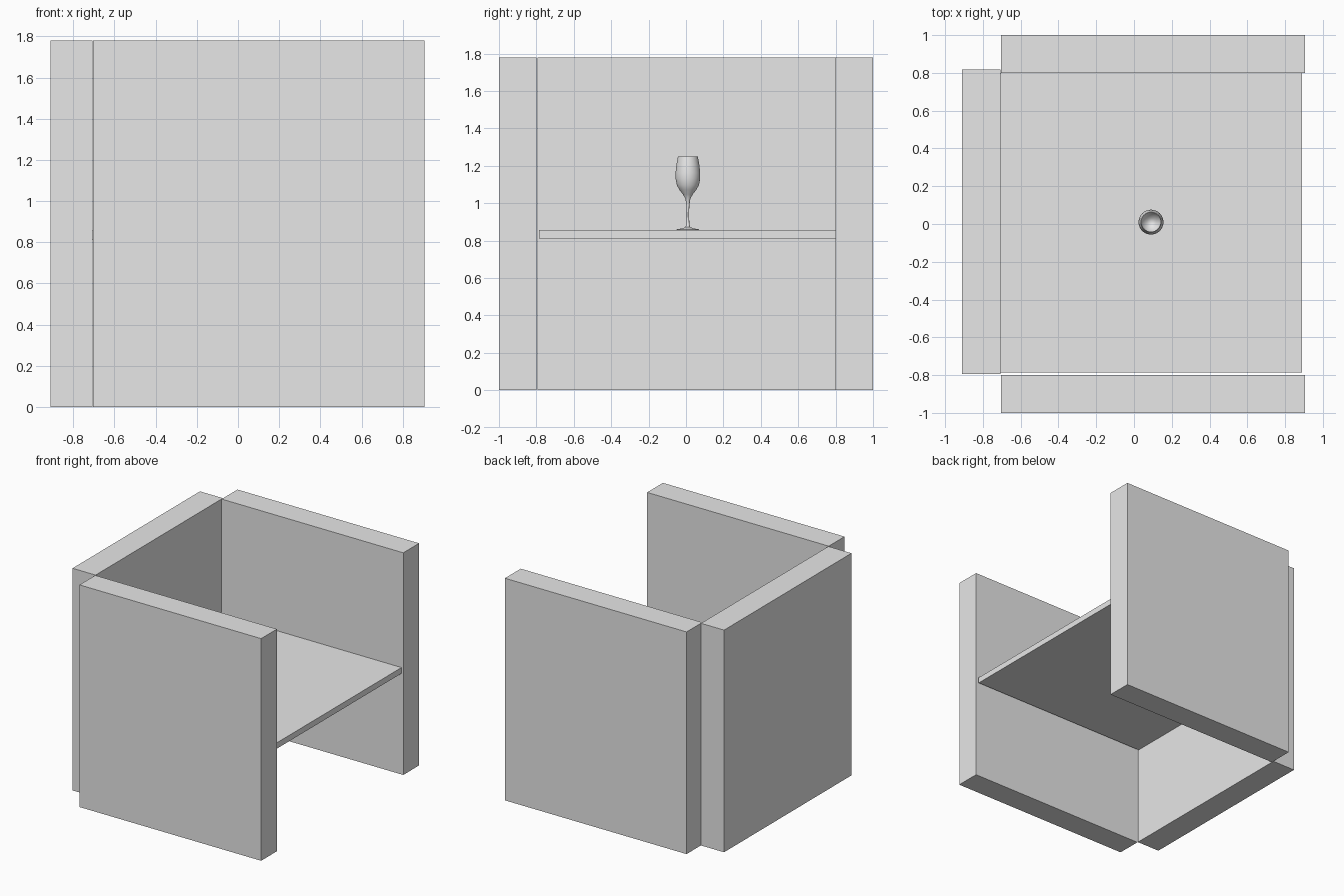
import bpy
import bmesh
import math

cube = bpy.data.objects.get("Cube")
if cube:
    bpy.data.objects.remove(cube, do_unlink=True)

# One plain grey for everything
grey = bpy.data.materials.new("light_grey")
grey.use_nodes = True
colour = (0.8, 0.8, 0.8, 1)
grey.diffuse_color = colour
grey.node_tree.nodes["Principled BSDF"].inputs["Base Color"].default_value = colour


def add_object(name, bm):
    mesh = bpy.data.meshes.new(name)
    bm.to_mesh(mesh)
    bm.free()
    mesh.materials.append(grey)
    obj = bpy.data.objects.new(name, mesh)
    bpy.context.collection.objects.link(obj)
    return obj


def box(name, low, high):
    bm = bmesh.new()
    bmesh.ops.create_cube(bm, size=1)
    for v in bm.verts:
        v.co = [(a + b) / 2 + c * (b - a) for a, b, c in zip(low, high, v.co)]
    return add_object(name, bm)


def lathe(name, profile, centre, steps=32):
    bm = bmesh.new()
    verts = [bm.verts.new((r, 0, z)) for r, z in profile]
    edges = [bm.edges.new(pair) for pair in zip(verts, verts[1:])]
    bmesh.ops.spin(bm, geom=verts + edges, cent=(0, 0, 0), axis=(0, 0, 1),
                   angle=math.tau, steps=steps, use_merge=False)
    bmesh.ops.remove_doubles(bm, verts=bm.verts, dist=0.0002)
    bmesh.ops.recalc_face_normals(bm, faces=bm.faces)
    obj = add_object(name, bm)
    obj.location = centre
    return obj


# Three thick panels around an open side
HEIGHT = 1.78
box("left_wall", (-0.705, 0.8, 0), (0.905, 1, HEIGHT))
box("right_wall", (-0.705, -1, 0), (0.905, -0.8, HEIGHT))
box("end_wall", (-0.91, -0.795, 0), (-0.706, 0.818, HEIGHT))

# Thin shelf halfway up
box("shelf", (-0.708, -0.787, 0.81), (0.89, 0.799, 0.857))

# Wine glass: foot, stem and outer bowl, then back down inside
outline = [(0, 0), (0.06, 0), (0.06, 0.003), (0.03, 0.008), (0.013, 0.015),
           (0.008, 0.035), (0.006, 0.08), (0.008, 0.13), (0.013, 0.165),
           (0.026, 0.19), (0.046, 0.215), (0.059, 0.24), (0.066, 0.275),
           (0.066, 0.305), (0.061, 0.35), (0.053, 0.392),
           (0.05, 0.392), (0.058, 0.35), (0.063, 0.305), (0.062, 0.275),
           (0.055, 0.243), (0.042, 0.218), (0.022, 0.197), (0, 0.188)]
glass = lathe("wine_glass", outline, (0.09, 0.01, 0.857))

bpy.ops.object.select_all(action="DESELECT")
glass.select_set(True)
bpy.context.view_layer.objects.active = glass
bpy.ops.object.shade_smooth_by_angle(angle=math.radians(40))
